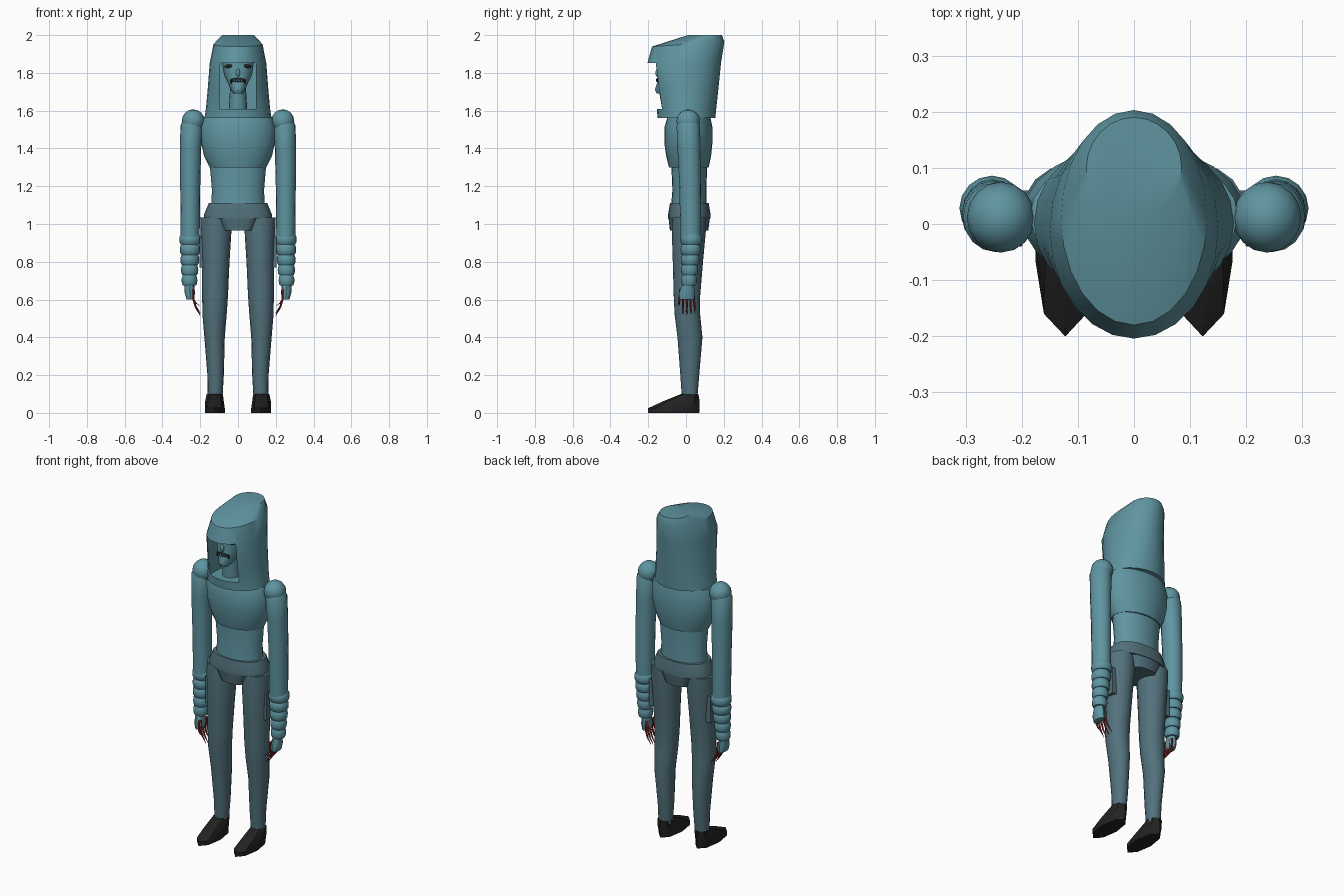
import bpy, bmesh, math
from mathutils import Matrix

cube = bpy.data.objects.get("Cube")
if cube:
    bpy.data.objects.remove(cube)


def material(name, rgb):
    m = bpy.data.materials.new(name)
    m.use_nodes = True
    m.diffuse_color = (*rgb, 1)
    bsdf = m.node_tree.nodes["Principled BSDF"]
    bsdf.inputs["Base Color"].default_value = (*rgb, 1)
    bsdf.inputs["Roughness"].default_value = 0.7
    return m


TEAL = material("teal", (0.115, 0.30, 0.355))
SLATE = material("slate_blue", (0.085, 0.165, 0.20))
BLACK = material("black", (0.016, 0.016, 0.016))
RED = material("claw_red", (0.30, 0.03, 0.03))
objects = []


def finish(name, bm, mat):
    bmesh.ops.recalc_face_normals(bm, faces=bm.faces)
    me = bpy.data.meshes.new(name)
    bm.to_mesh(me)
    bm.free()
    me.materials.append(mat)
    ob = bpy.data.objects.new(name, me)
    bpy.context.scene.collection.objects.link(ob)
    objects.append(ob)
    return ob


def loft(name, rings, mat, n=16, side=1, power=1.0, slope=None):
    """Skin rounded rings given as (z, x min, x max, y min, y max)."""
    bm = bmesh.new()
    loops = []
    for i, (z, x0, x1, y0, y1) in enumerate(rings):
        cx, cy, rx, ry = (x0 + x1) / 2, (y0 + y1) / 2, (x1 - x0) / 2, (y1 - y0) / 2
        tilt = (slope or {}).get(i, 0)
        loop = []
        for k in range(n):
            a = math.tau * k / n
            sx, sy = math.sin(a), -math.cos(a)
            x = cx + rx * math.copysign(abs(sx) ** power, sx)
            y = cy + ry * math.copysign(abs(sy) ** power, sy)
            loop.append(bm.verts.new((side * x, y, z + tilt * (y - cy))))
        loops.append(loop)
    for a, b in zip(loops, loops[1:]):
        for k in range(n):
            j = (k + 1) % n
            bm.faces.new((a[k], a[j], b[j], b[k]))
    bm.faces.new(loops[0])
    bm.faces.new(loops[-1])
    return finish(name, bm, mat)


def ball(name, pos, size, mat, turn=0, n=16):
    bm = bmesh.new()
    bmesh.ops.create_uvsphere(bm, u_segments=n, v_segments=n // 2, radius=1)
    m = Matrix.Translation(pos) @ Matrix.Rotation(turn, 4, "Y") @ Matrix.Diagonal((*size, 1))
    bm.transform(m)
    return finish(name, bm, mat)


def box(name, lo, hi, mat):
    bm = bmesh.new()
    bmesh.ops.create_cube(bm, size=1)
    for v in bm.verts:
        v.co = [lo[i] if v.co[i] < 0 else hi[i] for i in range(3)]
    return finish(name, bm, mat)


def centred(rings):
    return [(z, -x, x, y0, y1) for z, x, y0, y1 in rings]


# Hood with sloping crown and a rectangular face opening
hood = loft("hood", centred([
    (1.56, .178, -.15, .155), (1.61, .17, -.155, .16), (1.72, .16, -.18, .172),
    (1.85, .15, -.205, .185), (1.952, .13, -.18, .203), (2.0, .085, .01, .19)]),
    TEAL, n=24, slope={4: .066})
cutter = box("opening_cutter", (-.095, -.4, 1.61), (.095, -.03, 1.853), TEAL)
cutter.hide_render = True
mod = hood.modifiers.new("face_opening", "BOOLEAN")
mod.operation, mod.solver, mod.object = "DIFFERENCE", "EXACT", cutter
bpy.context.view_layer.objects.active = hood
bpy.ops.object.modifier_apply(modifier=mod.name)
objects.remove(cutter)
bpy.data.objects.remove(cutter)

# Face and neck inside the hood
loft("face", centred([
    (1.69, .022, -.155, -.09), (1.71, .038, -.165, -.05), (1.75, .055, -.152, -.01),
    (1.79, .074, -.148, 0), (1.86, .085, -.142, 0)]), TEAL)
loft("neck", centred([(1.58, .05, -.11, 0), (1.72, .042, -.12, -.01)]), TEAL)
ball("nose", (0, -.15, 1.80), (.011, .012, .022), TEAL)
ball("mouth", (0, -.15, 1.763), (.036, .008, .011), BLACK)
for i in range(4):
    ball("tooth", (-.018 + .012 * i, -.157, 1.759), (.005, .003, .007), TEAL, n=8)
for s in (-1, 1):
    ball("eye", (s * .046, -.132, 1.836), (.025, .007, .009), BLACK, turn=s * .1)
    ball("mouth_corner", (s * .036, -.141, 1.755), (.006, .008, .014), BLACK, n=8)

# Torso
loft("chest", centred([
    (1.30, .15, -.09, .12), (1.36, .18, -.105, .133), (1.43, .195, -.115, .14),
    (1.51, .2, -.115, .14), (1.56, .185, -.10, .13), (1.575, .15, -.08, .11)]),
    TEAL, n=24)
loft("waist", centred([
    (1.08, .142, -.08, .11), (1.18, .138, -.072, .108), (1.32, .15, -.078, .112)]),
    TEAL, n=24)
loft("hip_belt", centred([
    (1.03, .18, -.095, .13), (1.05, .18, -.095, .13), (1.11, .155, -.085, .12)]),
    SLATE, n=20, power=.85)
loft("pelvis", centred([(.965, .08, -.085, .118), (1.035, .118, -.093, .127)]),
     SLATE, n=16, power=.6)

for s, label in ((-1, "right"), (1, "left")):
    # Legs, shoes and thigh pouches
    loft(label + "_leg", [
        (.08, .082, .16, -.022, .06), (.2, .075, .162, -.03, .07),
        (.4, .07, .178, -.045, .087), (.52, .06, .188, -.06, .075),
        (.62, .053, .19, -.065, .075), (.8, .045, .192, -.07, .09),
        (.96, .035, .198, -.075, .105), (1.035, .035, .2, -.07, .105)],
        SLATE, side=s)
    loft(label + "_shoe", [
        (0, .07, .174, -.2, .07), (.025, .07, .176, -.2, .072),
        (.06, .075, .174, -.125, .072), (.1, .08, .166, -.025, .066)],
        BLACK, n=8, side=s)
    x = sorted((s * .16, s * .203))
    box(label + "_thigh_pouch", (x[0], -.02, .77), (x[1], .06, .93), SLATE)

    # Shoulder and sleeve
    ball(label + "_shoulder", (s * .237, .012, 1.545), (.061, .063, .062), TEAL)
    loft(label + "_arm", [
        (.93, .203, .303, -.03, .08), (1.2, .2, .306, -.035, .08),
        (1.4, .195, .307, -.045, .077), (1.52, .187, .305, -.05, .074),
        (1.54, .195, .295, -.04, .065)], TEAL, side=s)

    # Stack of padded cuff bands tapering to the wrist
    bands, top, height = 5, .945, .054
    for i in range(bands):
        t = i / (bands - 1)
        z = top - (i + 1) * height
        c, cy, r = .253 + .004 * t, .028 - .012 * t, .057 - .016 * t
        loft(label + "_cuff_band", [
            (z + height * f, c - r * g, c + r * g, cy - r * g, cy + r * g)
            for f, g in ((0, .86), (.2, .98), (.5, 1.02), (.8, .98), (1, .86))],
            TEAL, side=s)

    # Hand and clawed fingers curling towards the body
    loft(label + "_hand", [
        (.6, .232, .272, -.035, .045), (.635, .228, .282, -.037, .047),
        (.69, .232, .282, -.016, .04)], TEAL, n=12, side=s)
    for i in range(5):
        y = -.034 + .019 * i
        tip = .565 if i == 0 else .515 + .008 * abs(i - 2)
        path = [(.655, .236, y * .9, .006), (.6, .236, y, .006),
                ((.6 + tip) / 2, .224, y * 1.08, .005), (tip, .2, y * 1.12, .0015)]
        loft(label + "_finger", [(z, x - r, x + r, v - r, v + r) for z, x, v, r in path],
             RED, n=6, side=s)

# Smooth curved surfaces and keep hard edges
for ob in objects:
    ob.data.shade_smooth()
    ob.data.set_sharp_from_angle(angle=math.radians(35))
